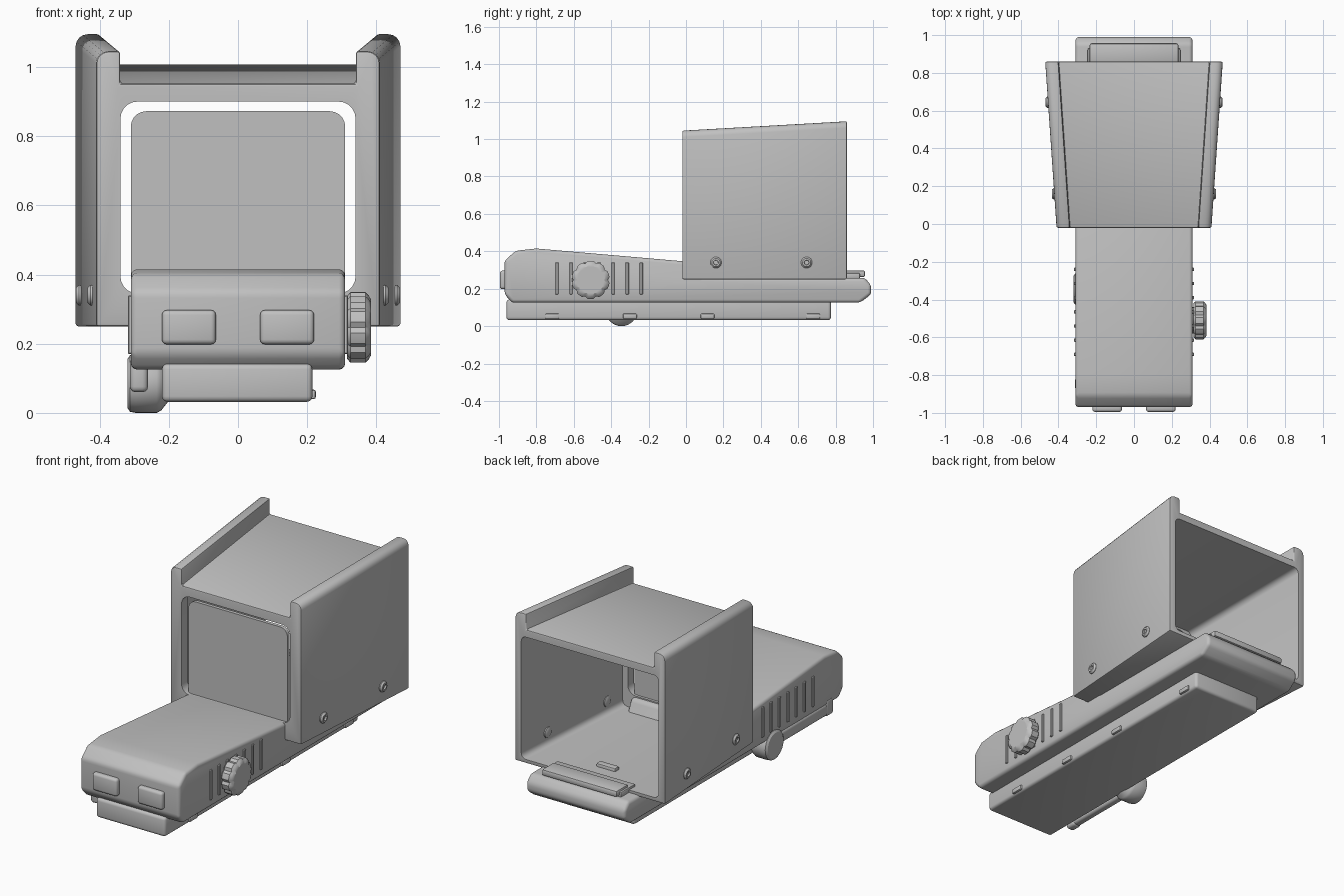
import bpy, bmesh
from math import sin, cos, pi, radians

if "Cube" in bpy.data.objects:
    bpy.data.objects.remove(bpy.data.objects["Cube"])

GREY = (0.53, 0.53, 0.53, 1)
mat = bpy.data.materials.new("light_grey")
mat.use_nodes = True
mat.diffuse_color = GREY
mat.node_tree.nodes["Principled BSDF"].inputs["Base Color"].default_value = GREY


def finish(obj, bevel=0, segments=3, cutters=()):
    """Bake bevel and cuts, then smooth by angle."""
    if bevel:
        m = obj.modifiers.new("bevel", "BEVEL")
        m.width, m.segments = bevel, segments
        m.limit_method, m.angle_limit = "ANGLE", radians(25)
    for c in cutters:
        m = obj.modifiers.new("cut", "BOOLEAN")
        m.operation, m.object, m.solver = "DIFFERENCE", c, "EXACT"
    if obj.modifiers:
        dg = bpy.context.evaluated_depsgraph_get()
        obj.data = bpy.data.meshes.new_from_object(obj.evaluated_get(dg))
        obj.modifiers.clear()
    for c in cutters:
        bpy.data.objects.remove(c)
    me = obj.data
    for p in me.polygons:
        p.use_smooth = True
    me.set_sharp_from_angle(angle=radians(32))
    me.materials.clear()
    me.materials.append(mat)
    return obj


def loft(name, sections):
    """Skin equal-length closed sections and cap both ends."""
    bm = bmesh.new()
    rings = [[bm.verts.new(p) for p in s] for s in sections]
    for a, b in zip(rings, rings[1:]):
        for i in range(len(a)):
            j = (i + 1) % len(a)
            bm.faces.new((a[i], a[j], b[j], b[i]))
    bm.faces.new(rings[0])
    bm.faces.new(rings[-1])
    bmesh.ops.recalc_face_normals(bm, faces=bm.faces)
    me = bpy.data.meshes.new(name)
    bm.to_mesh(me)
    bm.free()
    obj = bpy.data.objects.new(name, me)
    bpy.context.collection.objects.link(obj)
    return obj


def box(name, x0, x1, y0, y1, z0, z1, bevel=0.0, segments=3):
    ring = [(x0, z0), (x1, z0), (x1, z1), (x0, z1)]
    o = loft(name, [[(x, y, z) for x, z in ring] for y in (y0, y1)])
    return finish(o, bevel, segments)


def rrect(hx, z0, z1, r, y, n=5):
    """Rounded rectangle across the model at depth y."""
    pts = []
    for k, (sx, zc) in enumerate([(1, z1 - r), (-1, z1 - r), (-1, z0 + r), (1, z0 + r)]):
        for i in range(n + 1):
            a = (k + i / n) * pi / 2
            pts.append((sx * (hx - r) + r * cos(a), y, zc + r * sin(a)))
    return pts


def lathe(name, profile, y, z, n=24, flute=0.0):
    """Turn (x, radius) pairs about a sideways axis; flute dips every fourth point."""
    secs = []
    for x, r in profile:
        ring = []
        for i in range(n):
            q = r * (1 - (flute if i % 4 == 0 else 0))
            a = 2 * pi * i / n
            ring.append((x, y + q * cos(a), z + q * sin(a)))
        secs.append(ring)
    return finish(loft(name, secs))


# Main body: side profile swept across the width
profile = [(-.97, .17), (-.93, .125), (.93, .125), (.99, .17), (.99, .22), (.955, .258),
           (.09, .258), (.055, .335), (-.03, .348), (-.8, .415), (-.91, .403), (-.97, .35)]
body = loft("body", [[(x, y, z) for y, z in profile] for x in (-.31, .31)])
finish(body, .018)


# Hood: open-backed tunnel flaring to the rear, with a rail along each top edge
def hood_section(y, xo, ztop, zpanel, r=.035):
    xi = xo - .07
    half = [(xo, .25)]
    half += [(xo - r + r * cos(a), ztop - r + r * sin(a)) for a in (0, pi / 8, pi / 4, 3 * pi / 8, pi / 2)]
    half += [(xi, ztop), (xi, zpanel)]
    return [(x, y, z) for x, z in half] + [(-x, y, z) for x, z in reversed(half)]


FRONT, REAR = -.02, .86
hood = loft("hood", [hood_section(FRONT, .41, 1.045, .952), hood_section(REAR, .47, 1.095, 1.007)])
finish(hood, .008, 2)
tunnel = loft("tunnel_cutter", [rrect(.372, .272, .912, .03, .035), rrect(.433, .272, .967, .03, .9)])
opening = loft("window_cutter", [rrect(.34, .345, .90, .05, y) for y in (-.1, .1)])
for c in (tunnel, opening):
    c.hide_render = True
finish(hood, cutters=(tunnel, opening))

# Window pane held by the body step
finish(loft("window_pane", [rrect(.31, .30, .872, .045, y) for y in (.0, .02)]))

# Hood screws, passing through both walls
for side in (-1, 1):
    for y in (.16, .645):
        xo = .41 + .06 * (y - FRONT) / (REAR - FRONT)
        prof = [(-.05, .02), (-.045, .03), (.004, .03), (.013, .022), (.013, .013), (.004, .012)]
        lathe("hood_screw", [(side * (xo + d), r) for d, r in prof], y, .34)

# Rear pad with small latch
box("rear_pad", -.245, .245, .80, .93, .25, .285, .008, 2)
box("rear_pad_lip", -.235, .235, .85, .957, .262, .298, .01, 2)
box("rear_latch", -.06, .06, .68, .72, .25, .29, .008, 2)

# Front buttons
for s in (-1, 1):
    box("front_button", s * .142 - .078, s * .142 + .078, -.995, -.95, .198, .297, .014)

# Side grip ribs
for s in (-1, 1):
    for i in range(7):
        y = -.69 + i * .075
        box("side_rib", s * .311 - .007, s * .311 + .007, y - .009, y + .009, .17, .34, .003, 1)

# Fluted adjustment knob
lathe("knob_hub", [(.29, .07), (.33, .07)], -.51, .247)
lathe("side_knob", [(.315, .09), (.325, .102), (.368, .102), (.378, .092), (.385, .08)],
      -.51, .247, 40, .09)

# Mounting base under the body with side lugs
box("mount_base", -.22, .215, -.96, .775, .032, .142, .016)
for y in (-.715, -.30, .115, .68):
    box("base_lug", .19, .225, y - .037, y + .037, .04, .067, .006, 2)

# Clamp lever with round end
lathe("lever_pivot", [(-.32, .07), (-.312, .082), (-.295, .085), (-.235, .085), (-.222, .078), (-.20, .05)],
      -.345, .085, 32)
box("clamp_lever", -.31, -.262, -.87, -.345, .065, .135, .016)
box("lever_tip", -.312, -.26, -.88, -.81, .06, .16, .016)
